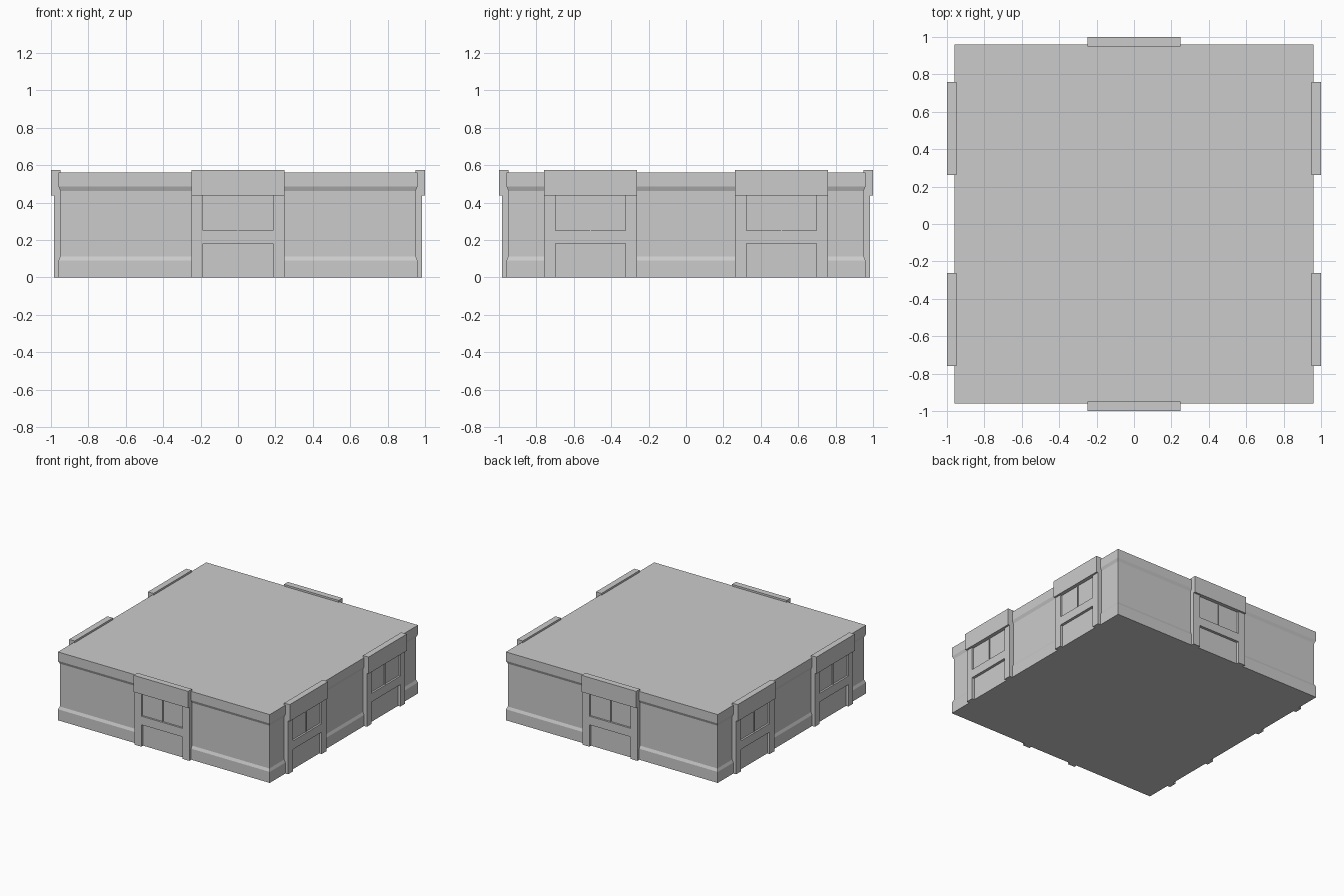
import bpy, bmesh
from math import pi
from mathutils import Matrix

if "Cube" in bpy.data.objects:
    bpy.data.objects.remove(bpy.data.objects["Cube"])


def finish(name, bm, matrix=Matrix()):
    bmesh.ops.recalc_face_normals(bm, faces=bm.faces)
    mesh = bpy.data.meshes.new(name)
    bm.to_mesh(mesh)
    bm.free()
    ob = bpy.data.objects.new(name, mesh)
    ob.matrix_world = matrix
    bpy.context.collection.objects.link(ob)
    return ob


def box(name, lo, hi, matrix):
    bm = bmesh.new()
    bmesh.ops.create_cube(bm, size=1)
    for v in bm.verts:
        v.co = [(a + b) / 2 + c * (b - a) for a, b, c in zip(lo, hi, v.co)]
    return finish(name, bm, matrix)


# Building body: square rings following the plinth and cornice profile
bm = bmesh.new()
rings = []
for half, z in [(0.96, 0), (0.96, 0.09), (0.95, 0.112),
                (0.95, 0.463), (0.96, 0.487), (0.96, 0.56)]:
    rings.append([bm.verts.new((sx * half, sy * half, z))
                  for sx, sy in ((-1, -1), (1, -1), (1, 1), (-1, 1))])
for a, b in zip(rings, rings[1:]):
    for i in range(4):
        j = (i + 1) % 4
        bm.faces.new((a[i], a[j], b[j], b[i]))
bm.faces.new(rings[0][::-1])
bm.faces.new(rings[-1])
finish("building_body", bm)


def window_bay(tag, matrix):
    # Jambs joined by the flush middle band, as one H-shaped slab
    outline = [(-.248, 0), (-.187, 0), (-.187, .18), (.187, .18), (.187, 0),
               (.248, 0), (.248, .438), (.187, .438), (.187, .25),
               (-.187, .25), (-.187, .438), (-.248, .438)]
    bm = bmesh.new()
    face = bm.faces.new([bm.verts.new((x, -0.985, z)) for x, z in outline])
    ext = bmesh.ops.extrude_face_region(bm, geom=[face], use_keep_orig=True)
    for v in ext["geom"]:
        if isinstance(v, bmesh.types.BMVert):
            v.co.y = -0.949
    finish("window_frame_" + tag, bm, matrix)
    # Lintel rising just above the roof
    box("lintel_" + tag, (-.248, -1, .438), (.248, -.95, .575), matrix)
    # Recessed pane, slim mullion and lower panel
    box("window_pane_" + tag, (-.187, -.97, .25), (.187, -.949, .438), matrix)
    box("mullion_" + tag, (-.002, -.978, .25), (.002, -.97, .438), matrix)
    box("lower_panel_" + tag, (-.187, -.963, 0), (.187, -.949, .18), matrix)


# One bay on the front and back, two on each side
for side, angle, offsets in [("front", 0, (0,)), ("right", pi / 2, (-.51, .51)),
                             ("back", pi, (0,)), ("left", -pi / 2, (-.51, .51))]:
    for i, off in enumerate(offsets):
        window_bay(f"{side}_{i + 1}",
                   Matrix.Rotation(angle, 4, 'Z') @ Matrix.Translation((off, 0, 0)))
